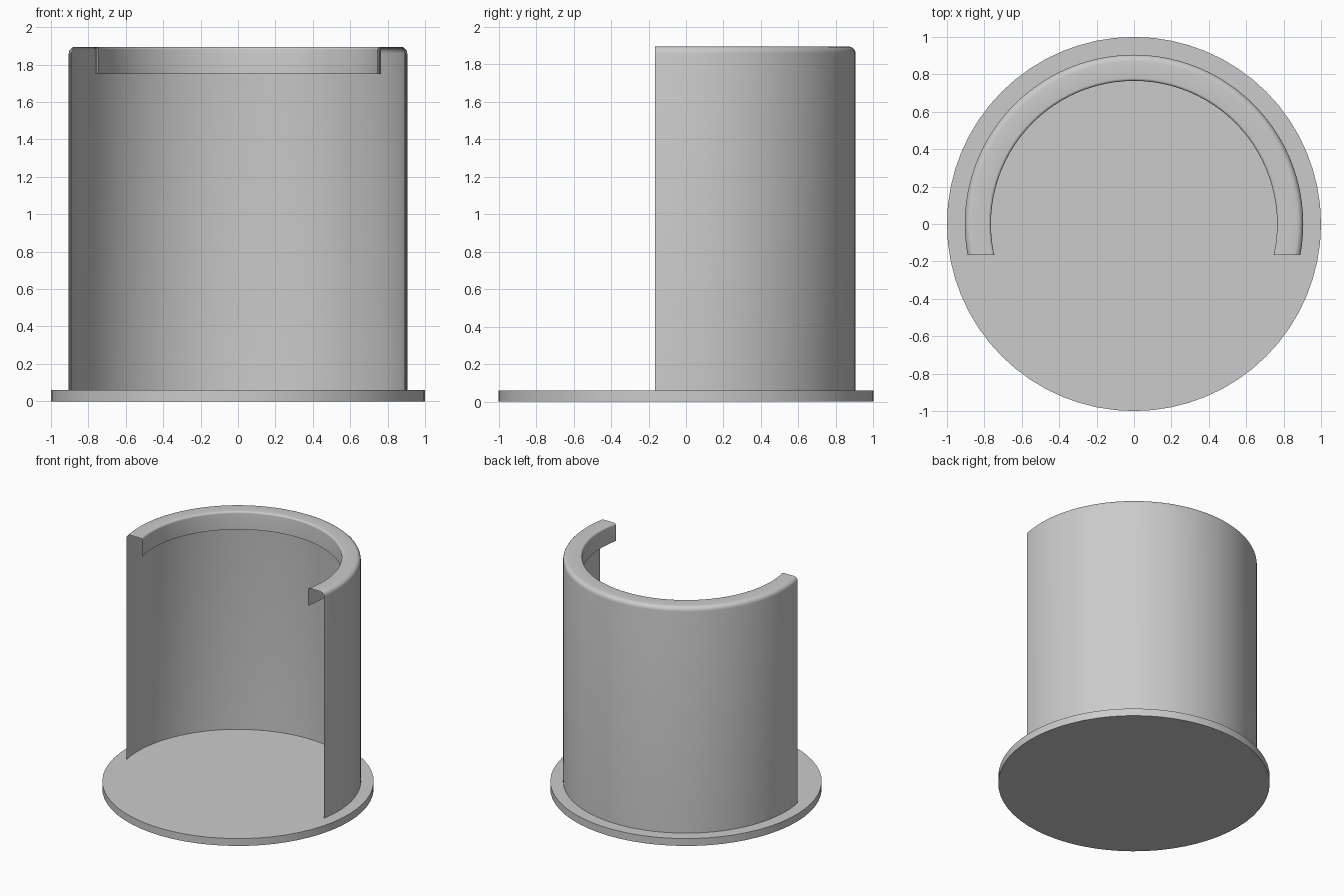
import bpy, bmesh, math

if "Cube" in bpy.data.objects:
    bpy.data.objects.remove(bpy.data.objects["Cube"])

R_OUT, R_IN, TOP, LIP, BASE, CUT = 0.905, 0.765, 1.895, 1.75, 0.06, -0.165
SEG = 96


def corner(cx, cz, r, a0, a1, n=5):
    """Rounded profile corner as (radius, height) points."""
    angles = [math.radians(a0 + (a1 - a0) * i / n) for i in range(n + 1)]
    return [(cx + r * math.cos(a), cz + r * math.sin(a)) for a in angles]


def finish(bm, name):
    mesh = bpy.data.meshes.new(name)
    bm.to_mesh(mesh)
    bm.free()
    obj = bpy.data.objects.new(name, mesh)
    bpy.context.collection.objects.link(obj)
    bpy.ops.object.select_all(action='DESELECT')
    bpy.context.view_layer.objects.active = obj
    obj.select_set(True)
    bpy.ops.object.shade_smooth_by_angle(angle=math.radians(35))
    return obj


# Round base plate
bpy.ops.mesh.primitive_cylinder_add(vertices=64, radius=1, depth=BASE, location=(0, 0, BASE / 2))
base = bpy.context.object
base.name = "base_plate"
bpy.ops.object.shade_smooth_by_angle(angle=math.radians(35))

# Thin curved wall whose top folds inward and down into a hollow lip
profile = [(R_OUT, BASE)]
profile += corner(R_OUT - 0.035, TOP - 0.035, 0.035, 0, 90)
profile += corner(R_IN + 0.015, TOP - 0.015, 0.015, 90, 180)
profile += [(R_IN, LIP)]

bm = bmesh.new()
rings = []
for i in range(SEG):
    a = 2 * math.pi * i / SEG
    rings.append([bm.verts.new((r * math.cos(a), r * math.sin(a), z)) for r, z in profile])
for i in range(SEG):
    a, b = rings[i], rings[(i + 1) % SEG]
    for k in range(len(profile) - 1):
        bm.faces.new((a[k], b[k], b[k + 1], a[k + 1]))

# Open front: slice off everything ahead of the cut plane
bmesh.ops.bisect_plane(bm, geom=bm.verts[:] + bm.edges[:] + bm.faces[:],
                       plane_co=(0, CUT, 0), plane_no=(0, -1, 0), clear_outer=True)
finish(bm, "curved_wall")
